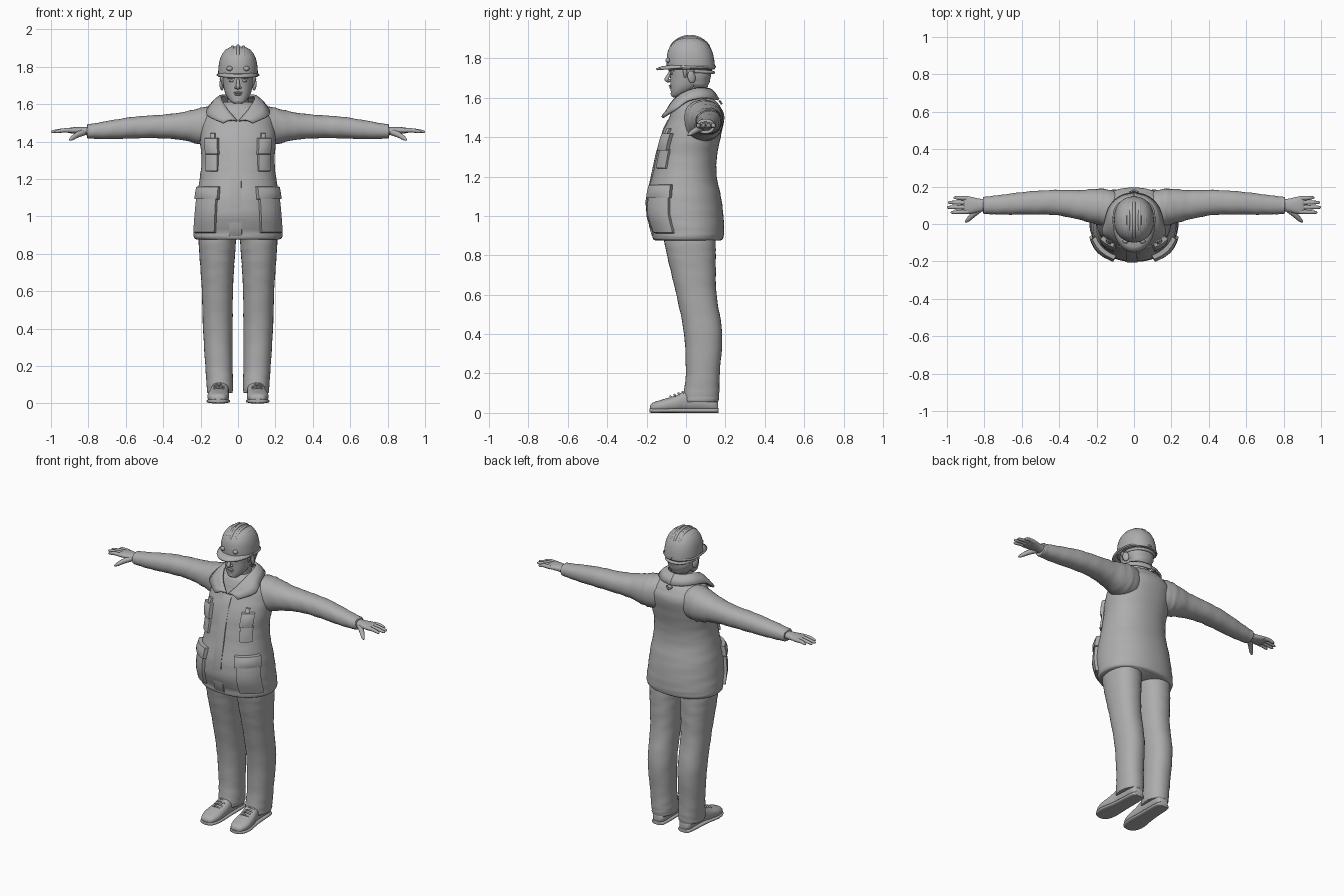
import bpy, bmesh, math
from mathutils import Vector

grey = bpy.data.materials.new("plain grey")
grey.diffuse_color = (0.42, 0.42, 0.42, 1)


def finish(ob, angle=40):
    ob.data.materials.clear()
    ob.data.materials.append(grey)
    bpy.ops.object.select_all(action='DESELECT')
    ob.select_set(True)
    bpy.context.view_layer.objects.active = ob
    bpy.ops.object.shade_smooth_by_angle(angle=math.radians(angle))
    return ob


def mesh(name, verts, faces, angle=40, thick=0):
    bm = bmesh.new()
    vs = [bm.verts.new(v) for v in verts]
    for f in faces:
        bm.faces.new([vs[i] for i in f])
    bmesh.ops.recalc_face_normals(bm, faces=bm.faces)
    me = bpy.data.meshes.new(name)
    bm.to_mesh(me)
    bm.free()
    ob = bpy.data.objects.new(name, me)
    bpy.context.collection.objects.link(ob)
    if thick:
        m = ob.modifiers.new("thickness", 'SOLIDIFY')
        m.thickness, m.offset = thick, 0
    return finish(ob, angle)


def spline(rows, t):
    """Smooth interpolation through rows, t from 0 to len(rows)-1."""
    i = min(int(t), len(rows) - 2)
    u = t - i
    p1, p2 = Vector(rows[i]), Vector(rows[i + 1])
    p0, p3 = Vector(rows[max(i - 1, 0)]), Vector(rows[min(i + 2, len(rows) - 1)])
    return 0.5 * (2 * p1 + (p2 - p0) * u + (2 * p0 - 5 * p1 + 4 * p2 - p3) * u * u
                  + (3 * p1 - p0 - 3 * p2 + p3) * u ** 3)


def ring_point(row, th, power):
    c, s = math.cos(th), math.sin(th)
    e = 2 / power
    return (row[1] + row[3] * math.copysign(abs(c) ** e, c),
            row[2] + row[4] * math.copysign(abs(s) ** e, s))


def loft(name, rows, axis='z', side=1, segs=32, steps=4, power=2.2, fold=0, angle=50):
    """Skin over oval sections (position, centre a, centre b, radius a, radius b)."""
    rows = [Vector(r) for r in rows]
    n = (len(rows) - 1) * steps
    verts, faces = [], []
    for k in range(n + 1):
        r = spline(rows, k / steps)
        for j in range(segs):
            th = 2 * math.pi * j / segs
            q = r.copy()
            w = 1 + fold * math.sin(k * 1.9 + 2 * math.sin(th + 0.5)) * math.sin(2 * th + k * 0.4)
            q[3], q[4] = r[3] * w, r[4] * w
            a, b = ring_point(q, th, power)
            p = {'z': (a, b, r[0]), 'x': (r[0], a, b), 'y': (a, r[0], b)}[axis]
            verts.append((p[0] * side, p[1], p[2]))
    for k in range(n):
        for j in range(segs):
            a, b = k * segs + j, k * segs + (j + 1) % segs
            faces.append((a, b, b + segs, a + segs))
    faces += [tuple(range(segs)), tuple(range(n * segs, (n + 1) * segs))]
    return mesh(name, verts, faces, angle)


def tube(name, pts, radii, side=1):
    cu = bpy.data.curves.new(name, 'CURVE')
    cu.dimensions, cu.bevel_depth, cu.bevel_resolution = '3D', 1, 3
    cu.use_fill_caps = True
    sp = cu.splines.new('POLY')
    n = (len(pts) - 1) * 4
    sp.points.add(n)
    rows = [(*p, r) for p, r in zip(pts, radii)]
    for k in range(n + 1):
        q = spline(rows, k / 4)
        sp.points[k].co = (q[0] * side, q[1], q[2], 1)
        sp.points[k].radius = q[3]
    ob = bpy.data.objects.new(name, cu)
    bpy.context.collection.objects.link(ob)
    bpy.ops.object.select_all(action='DESELECT')
    ob.select_set(True)
    bpy.context.view_layer.objects.active = ob
    bpy.ops.object.convert(target='MESH')
    return finish(bpy.context.view_layer.objects.active, 60)


def ball(name, loc, size, rot=(0, 0, 0)):
    bpy.ops.mesh.primitive_uv_sphere_add(segments=16, ring_count=10, location=loc, rotation=rot)
    ob = bpy.context.object
    ob.name, ob.scale = name, size
    return finish(ob, 60)


# Jacket body
JACKET = [(.875, 0, .01, .215, .165), (.885, 0, .01, .235, .178), (.92, 0, .01, .238, .183),
          (1.0, 0, -.005, .232, .195), (1.1, 0, -.01, .222, .187), (1.2, 0, -.008, .205, .164),
          (1.3, 0, .003, .195, .154), (1.4, 0, .024, .202, .152), (1.5, 0, .055, .195, .14),
          (1.55, 0, .055, .17, .122), (1.585, 0, .05, .125, .1), (1.61, 0, .045, .075, .07)]
loft("jacket body", JACKET, segs=56, steps=5, fold=.006)


def patch(name, a0, a1, z0, z1, lift, side=1):
    """Raised cloth panel that follows the jacket surface."""
    ts = [0, .03, .1, .3, .5, .7, .9, .97, 1]
    n, verts = len(ts), []
    for i, u in enumerate(ts):
        for j, v in enumerate(ts):
            z = z0 + (z1 - z0) * v
            k = next(k for k in range(len(JACKET) - 1) if z <= JACKET[k + 1][0])
            lo, hi = JACKET[k][0], JACKET[k + 1][0]
            r = spline(JACKET, k + (z - lo) / (hi - lo))
            th = math.radians(a0 + (a1 - a0) * u)
            x, y = ring_point(r, th, 2.2)
            d = Vector((math.cos(th) / r[3], math.sin(th) / r[4])).normalized()
            edge = i in (0, n - 1) or j in (0, n - 1)
            h = -.006 if edge else lift * (.75 + .25 * math.sin(math.pi * u) * math.sin(math.pi * v))
            verts.append(((x + d.x * h) * side, y + d.y * h, z))
    faces = [(i * n + j, i * n + j + 1, (i + 1) * n + j + 1, (i + 1) * n + j)
             for i in range(n - 1) for j in range(n - 1)]
    mesh(name, verts, faces)


# Front fly and pockets
patch("front fly", -100, -86, .885, 1.5, .007)
for s in (-1, 1):
    patch("lower pocket", -63, -20, .91, 1.1, .022, s)
    patch("lower pocket flap", -66, -17, 1.09, 1.16, .03, s)
    patch("chest pocket", -60, -33, 1.24, 1.34, .016, s)
    patch("chest pocket top", -62, -36, 1.33, 1.42, .028, s)
    patch("chest pocket tab", -56, -47, 1.41, 1.445, .018, s)

# Collar folded outwards from the neck
UP = [(.005, -.105, 1.51), (.055, -.075, 1.57), (.085, -.02, 1.62), (.085, .05, 1.645),
      (.05, .1, 1.645), (0, .115, 1.645)]
LOW = [(.08, -.12, 1.50), (.165, -.055, 1.54), (.155, .01, 1.585), (.13, .09, 1.6),
       (.075, .145, 1.595), (0, .165, 1.59)]
for s in (-1, 1):
    verts = []
    for k in range(21):
        a, b = spline(UP, k / 4), spline(LOW, k / 4)
        for t, lift in ((0, 0), (.25, .008), (.6, .01), (1, 0)):
            p = a.lerp(b, t)
            verts.append((p.x * s, p.y, p.z + lift))
    mesh("collar", verts, [(k * 4 + j, k * 4 + j + 1, k * 4 + j + 5, k * 4 + j + 4)
                           for k in range(20) for j in range(3)], thick=.012)
tube("collar hanger loop", [(-.02, .17, 1.585), (0, .18, 1.57), (.02, .17, 1.585)], [.005] * 3)

for s in (-1, 1):
    # Sleeve and cuff
    loft("sleeve", [(.06, .075, 1.485, .085, .095), (.14, .085, 1.485, .1, .104),
                    (.2, .093, 1.482, .095, .098), (.3, .103, 1.482, .078, .074),
                    (.42, .115, 1.48, .067, .062), (.55, .113, 1.475, .062, .058),
                    (.68, .105, 1.463, .055, .05), (.78, .1, 1.455, .047, .04),
                    (.805, .1, 1.455, .044, .037), (.808, .1, 1.455, .034, .028)],
         'x', s, steps=5, fold=.025)
    # Hand
    loft("palm", [(.78, .1, 1.455, .031, .025), (.83, .1, 1.457, .036, .021),
                  (.87, .1, 1.459, .045, .018), (.9, .102, 1.459, .047, .014),
                  (.915, .102, 1.457, .043, .008)], 'x', s, segs=20)
    for y0, y1, tip in ((.066, .062, .98), (.09, .089, 1.0), (.114, .115, .995), (.137, .141, .965)):
        tube("finger", [(.885, y0, 1.459), (.93, (y0 + y1) / 2, 1.46), (tip - .012, y1, 1.453),
                        (tip, y1, 1.451)], [.0125, .0115, .0085, .003], s)
    tube("thumb", [(.825, .08, 1.45), (.86, .05, 1.435), (.888, .022, 1.417), (.902, .01, 1.408)],
         [.018, .015, .011, .004], s)
    # Trouser leg
    loft("trouser leg", [(.055, .097, .075, .06, .08), (.06, .097, .075, .068, .09),
                         (.1, .097, .078, .071, .091), (.2, .102, .085, .073, .086),
                         (.4, .108, .087, .079, .097), (.6, .11, .053, .083, .102),
                         (.75, .111, .033, .092, .118), (.87, .11, .02, .1, .13),
                         (.98, .1, .01, .098, .13)], 'z', s, steps=6, fold=.014)
    # Shoe, sole and laces
    loft("shoe", [(-.183, .106, .024, .018, .01), (-.17, .106, .029, .04, .022),
                  (-.12, .106, .036, .057, .032), (-.05, .102, .047, .054, .042),
                  (0, .097, .06, .048, .053), (.08, .095, .06, .045, .053),
                  (.14, .095, .05, .042, .045), (.163, .095, .035, .028, .026)], 'y', s, power=2.4)
    loft("sole", [(-.186, .106, .013, .02, .01), (-.17, .106, .012, .046, .012),
                  (-.11, .106, .012, .062, .012), (0, .099, .012, .052, .012),
                  (.14, .095, .012, .046, .012), (.166, .095, .012, .03, .012)], 'y', s, power=3)
    for i in range(4):
        y, z = -.08 + i * .021, .085 + i * .0075
        tube("shoe lace", [(.075, y + .006, z - .01), (.102, y, z), (.13, y + .006, z - .01)],
             [.005] * 3, s)

# Neck and head
loft("neck", [(1.5, 0, .045, .07, .07), (1.57, 0, .035, .06, .062), (1.63, 0, .035, .055, .062),
              (1.7, 0, .04, .055, .065)], segs=24)
loft("head", [(1.602, 0, -.05, .018, .014), (1.61, 0, -.044, .034, .03), (1.63, 0, -.025, .053, .052),
              (1.66, 0, -.003, .069, .076), (1.7, 0, .014, .079, .094), (1.74, 0, .021, .085, .104),
              (1.79, 0, .022, .086, .106)], segs=36, steps=5)
tube("nose", [(0, -.078, 1.735), (0, -.09, 1.712), (0, -.098, 1.692), (0, -.082, 1.683)],
     [.007, .009, .012, .006])
ball("upper lip", (0, -.078, 1.661), (.023, .01, .0055))
ball("lower lip", (0, -.074, 1.651), (.019, .011, .006))
ball("chin", (0, -.06, 1.62), (.024, .018, .016))
for s in (-1, 1):
    ball("nostril", (s * .011, -.083, 1.688), (.008, .01, .007))
    ball("eye", (s * .033, -.071, 1.724), (.015, .011, .007))
    tube("brow", [(.013, -.084, 1.738), (.034, -.08, 1.744), (.056, -.062, 1.737)],
         [.005, .006, .003], s)
    ball("ear", (s * .087, .028, 1.705), (.011, .021, .032), (.2, 0, s * .35))
    tube("sideburn", [(.082, -.008, 1.76), (.083, -.005, 1.73), (.079, -.004, 1.70)],
         [.011, .01, .004], s)
loft("hair", [(1.645, 0, .06, .05, .045), (1.67, 0, .058, .07, .058), (1.71, 0, .053, .083, .074),
              (1.77, 0, .05, .09, .083)], fold=.03)

# Hard hat: shell, peak, ridges, rear strap and front clips
loft("helmet shell", [(1.745, 0, .025, .098, .115), (1.75, 0, .025, .106, .122),
                      (1.8, 0, .022, .104, .12), (1.845, 0, .02, .095, .109),
                      (1.88, 0, .02, .076, .085), (1.902, 0, .02, .046, .052),
                      (1.909, 0, .02, .006, .006)], segs=40)
peak = []
for k in range(25):
    th = math.pi * (1 + k / 24)
    c, s = math.cos(th), math.sin(th)
    for f, drop in ((.8, .0), (1, .012)):
        peak.append((.111 * f * c, .005 + .155 * f * s, 1.768 + .012 * s - drop))
mesh("helmet peak", peak, [(2 * k, 2 * k + 1, 2 * k + 3, 2 * k + 2) for k in range(24)]
     + [tuple(range(0, 50, 2))], thick=.01)
for x in (-.06, -.03, 0, .03, .06):
    pts = []
    for k in range(9):
        a = math.pi * (.12 + .76 * k / 8)
        w = math.sqrt(1 - (x / .106) ** 2)
        pts.append((x, .02 - .118 * w * math.cos(a), 1.765 + .146 * w * math.sin(a) ** .85))
    tube("helmet ridge", pts, [.002] + [.009] * 7 + [.002])
tube("helmet rear strap", [(-.09, .04, 1.735), (-.06, .115, 1.73), (0, .138, 1.728),
                           (.06, .115, 1.73), (.09, .04, 1.735)], [.009] * 5)
for s in (-1, 1):
    ball("helmet clip", (s * .045, -.092, 1.79), (.016, .012, .013))
    tube("helmet side rim", [(.104, -.03, 1.757), (.108, .04, 1.755), (.085, .105, 1.755),
                             (0, .147, 1.757)], [.006] * 4, s)
